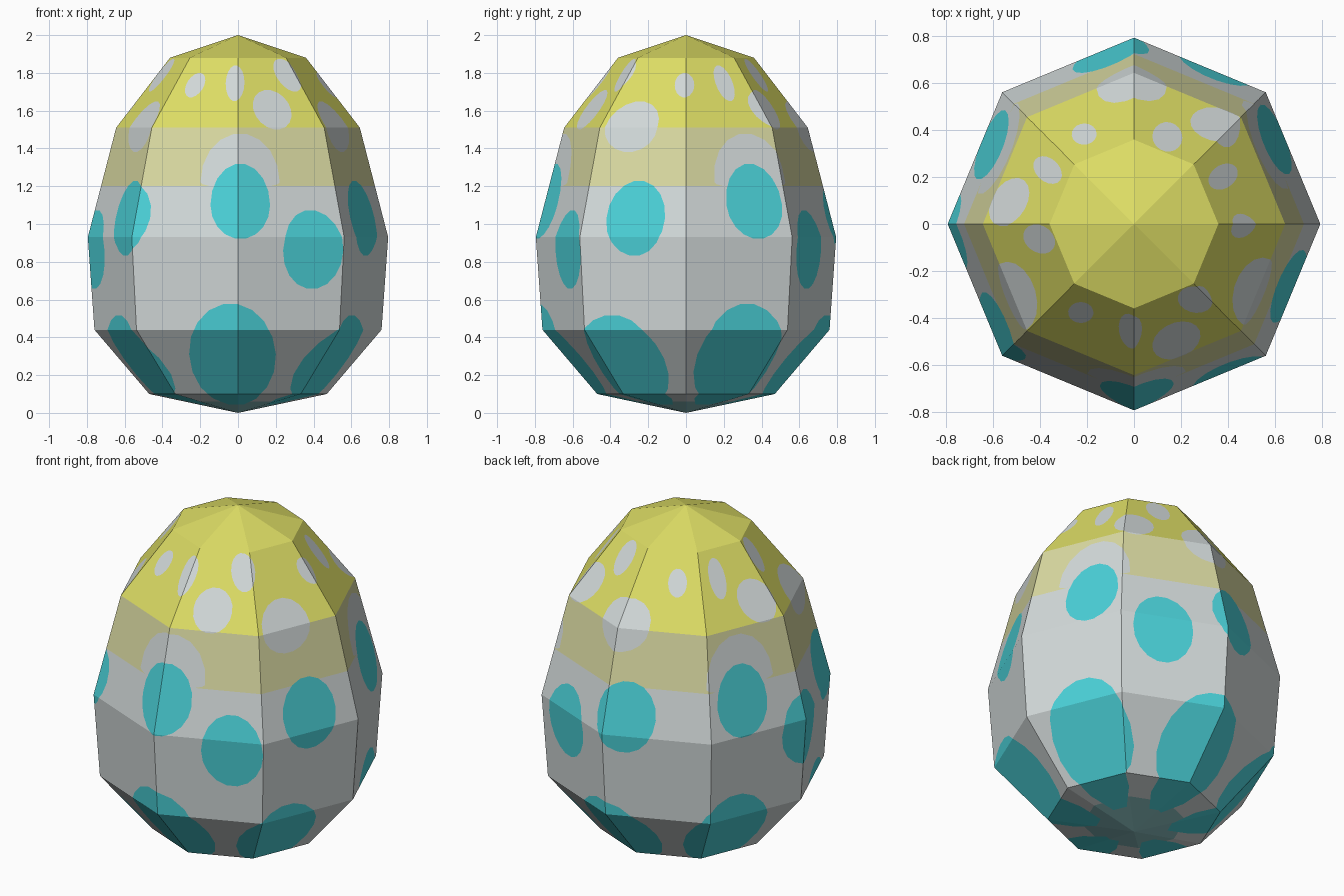
import bpy, bmesh, math
from mathutils import Vector

if "Cube" in bpy.data.objects:
    bpy.data.objects.remove(bpy.data.objects["Cube"])

# Flat colours
COLOURS = [("shell_white", (0.65, 0.70, 0.70)), ("spot_cyan", (0.07, 0.64, 0.69)),
           ("cap_yellow", (0.73, 0.73, 0.13)), ("band_pale_yellow", (0.70, 0.70, 0.36)),
           ("base_pale_teal", (0.25, 0.52, 0.53))]
WHITE, CYAN, YELLOW, PALE, TEAL = range(5)

# Eight-sided egg: rings of (radius, height) between two poles
RINGS = [(0.47, 0.10), (0.76, 0.44), (0.795, 0.93), (0.645, 1.51), (0.36, 1.88)]
SIDES = 8
bm = bmesh.new()
rings = [[bm.verts.new((r * math.cos(i * math.tau / SIDES), r * math.sin(i * math.tau / SIDES), z))
          for i in range(SIDES)] for r, z in RINGS]
bottom, top = bm.verts.new((0, 0, 0)), bm.verts.new((0, 0, 2))
for i in range(SIDES):
    j = (i + 1) % SIDES
    bm.faces.new((bottom, rings[0][j], rings[0][i]))
    bm.faces.new((top, rings[-1][i], rings[-1][j]))
    for low, high in zip(rings, rings[1:]):
        bm.faces.new((low[i], low[j], high[j], high[i]))
bm.normal_update()


def cut(faces, point, normal):
    """Slice the faces by a plane and return those behind it."""
    geom = set(faces)
    for f in faces:
        geom.update(f.edges)
        geom.update(f.verts)
    out = bmesh.ops.bisect_plane(bm, geom=list(geom), dist=1e-5, plane_co=point, plane_no=normal)
    return [g for g in out["geom"] if isinstance(g, bmesh.types.BMFace) and g.is_valid
            and (g.calc_center_median() - point).dot(normal) < 0]


def spot(azimuth, z, width, up, down, colour, steps=18):
    """Cut an oval spot, seen from one side, into the shell and colour it."""
    a = math.radians(azimuth)
    out, side = Vector((math.cos(a), math.sin(a), 0)), Vector((-math.sin(a), math.cos(a), 0))
    faces = []
    for f in bm.faces:
        if f.normal.dot(out) < 0.05 or f.calc_center_median().dot(out) < 0:
            continue
        ts, zs = [v.co.dot(side) for v in f.verts], [v.co.z for v in f.verts]
        if min(ts) < width and max(ts) > -width and min(zs) < z + up and max(zs) > z - down:
            faces.append(f)
    pts = []
    for k in range(steps):
        b = k * math.tau / steps
        s = math.sin(b)
        pts.append(side * width * math.cos(b) + Vector((0, 0, z + s * (up if s > 0 else down))))
    for k, p in enumerate(pts):
        edge = pts[(k + 1) % steps] - p
        n = edge.cross(out).normalized()
        if n.dot(p - Vector((0, 0, z))) < 0:
            n = -n
        faces = cut(faces, p, n)
        if not faces:
            return
    for f in faces:
        f.material_index = colour


# Colour bands by height
for z in (0.06, 1.2):
    cut(list(bm.faces), Vector((0, 0, z)), Vector((0, 0, 1)))
for f in bm.faces:
    h = f.calc_center_median().z
    f.material_index = TEAL if h < 0.06 else WHITE if h < 1.2 else PALE if h < 1.51 else YELLOW

# Spots: azimuth, centre height, half width, extent up, extent down, colour
SPOTS = [
    (-89, 1.22, 0.21, 0.26, 0.03, WHITE),    # white notches in the pale band
    (-29, 1.51, 0.15, 0.14, 0.13, WHITE),    # white spots on the cap
    (-70, 1.605, 0.108, 0.105, 0.105, WHITE),
    (-1, 1.735, 0.052, 0.065, 0.065, WHITE),
    (-92, 1.745, 0.05, 0.095, 0.095, WHITE),
    (-51, 1.79, 0.065, 0.085, 0.09, WHITE),
    (-89, 1.10, 0.158, 0.22, 0.18, CYAN),    # cyan spots round the middle
    (-57.5, 0.86, 0.17, 0.215, 0.205, CYAN),
    (-22, 1.03, 0.168, 0.20, 0.20, CYAN),
    (-93, 0.31, 0.23, 0.27, 0.27, CYAN),     # cyan spots round the base
    (-33, 0.29, 0.22, 0.23, 0.25, CYAN),
]
# The pattern repeats three times round the egg
for azimuth, *rest in SPOTS:
    for turn in range(3):
        spot(azimuth + 120 * turn, *rest)

mesh = bpy.data.meshes.new("egg_shell")
bm.to_mesh(mesh)
bm.free()
for name, rgb in COLOURS:
    mat = bpy.data.materials.new(name)
    mat.diffuse_color = (*rgb, 1)
    mat.use_nodes = True
    mat.node_tree.nodes["Principled BSDF"].inputs["Base Color"].default_value = mat.diffuse_color
    mesh.materials.append(mat)
egg = bpy.data.objects.new("egg_shell", mesh)
bpy.context.collection.objects.link(egg)
